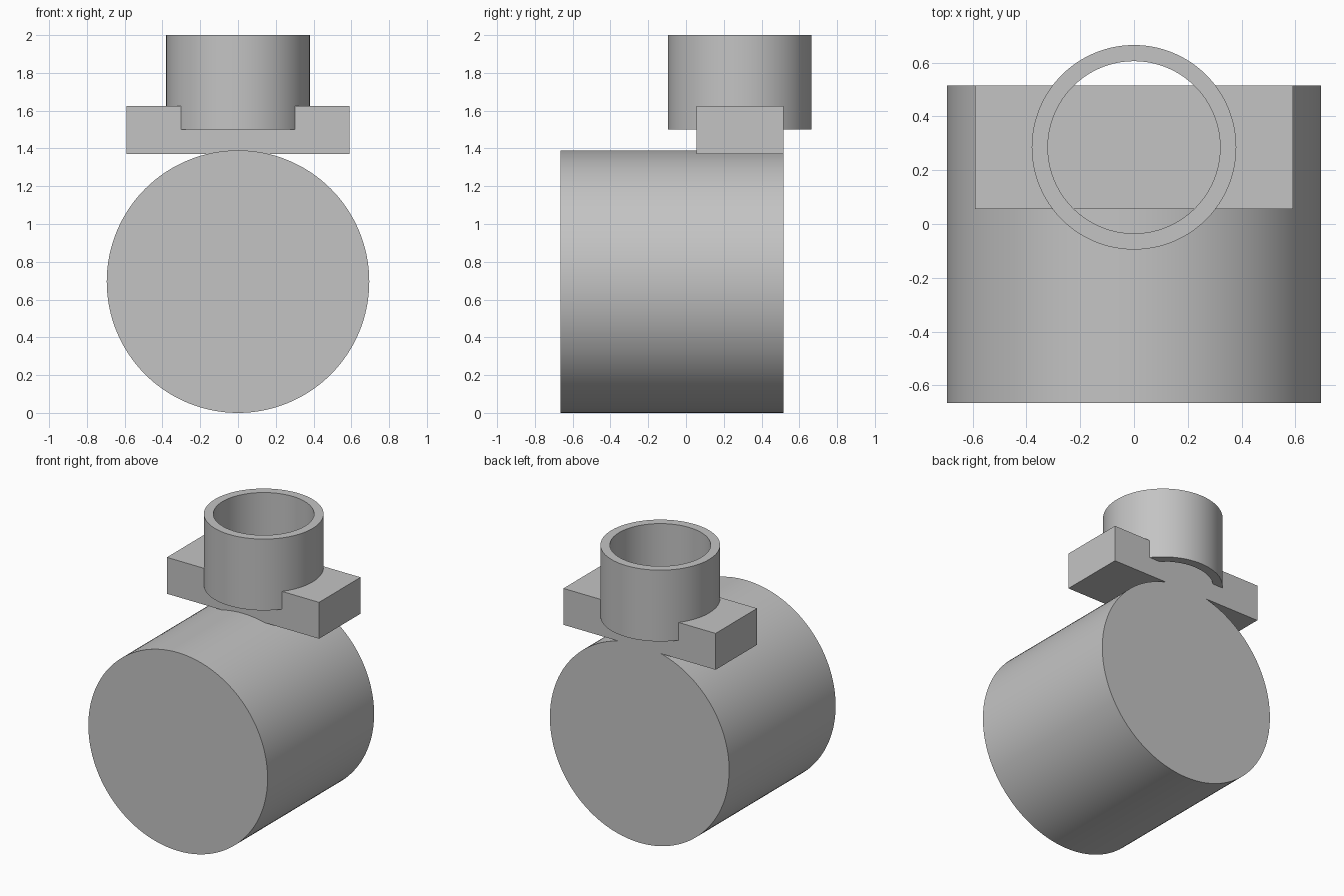
import bpy
import bmesh
import math
from mathutils import Matrix, Vector

cube = bpy.data.objects.get("Cube")
if cube:
    bpy.data.objects.remove(cube, do_unlink=True)

# Single grey material
GREY = (0.55, 0.55, 0.55, 1.0)
grey = bpy.data.materials.new("plain grey")
grey.use_nodes = True
grey.diffuse_color = GREY
grey.node_tree.nodes["Principled BSDF"].inputs["Base Color"].default_value = GREY

SEGMENTS = 128


def add_object(name, bm, smooth=False):
    bmesh.ops.recalc_face_normals(bm, faces=bm.faces)
    mesh = bpy.data.meshes.new(name)
    bm.to_mesh(mesh)
    bm.free()
    mesh.materials.append(grey)
    obj = bpy.data.objects.new(name, mesh)
    bpy.context.collection.objects.link(obj)
    if smooth:
        bpy.ops.object.select_all(action='DESELECT')
        obj.select_set(True)
        bpy.context.view_layer.objects.active = obj
        bpy.ops.object.shade_smooth_by_angle(angle=math.radians(30))
    return obj


# Solid drum lying front to back
drum_radius, drum_front, drum_back = 0.695, -0.665, 0.515
bm = bmesh.new()
bmesh.ops.create_cone(
    bm, cap_ends=True, segments=SEGMENTS, radius1=drum_radius,
    radius2=drum_radius, depth=drum_back - drum_front,
    matrix=Matrix.Translation((0, (drum_front + drum_back) / 2, drum_radius))
    @ Matrix.Rotation(math.pi / 2, 4, 'X'))
add_object("drum", bm, smooth=True)

# Cross block resting on the drum, flush with its back
low, high = Vector((-0.59, 0.055, 1.37)), Vector((0.59, 0.515, 1.625))
bm = bmesh.new()
bmesh.ops.create_cube(
    bm, size=1, matrix=Matrix.Translation((low + high) / 2)
    @ Matrix.Diagonal((high - low).to_4d()))
add_object("cross_block", bm)

# Open upright tube, spun from a rectangular wall section
tube_y = 0.285
section = [(0.32, 1.5), (0.38, 1.5), (0.38, 2.0), (0.32, 2.0)]
bm = bmesh.new()
verts = [bm.verts.new((r, tube_y, z)) for r, z in section]
edges = [bm.edges.new((verts[i - 1], verts[i])) for i in range(len(verts))]
bmesh.ops.spin(bm, geom=verts + edges, cent=(0, tube_y, 0), axis=(0, 0, 1),
               angle=math.tau, steps=SEGMENTS, use_merge=True)
bmesh.ops.remove_doubles(bm, verts=bm.verts, dist=0.0001)
add_object("upright_tube", bm, smooth=True)
